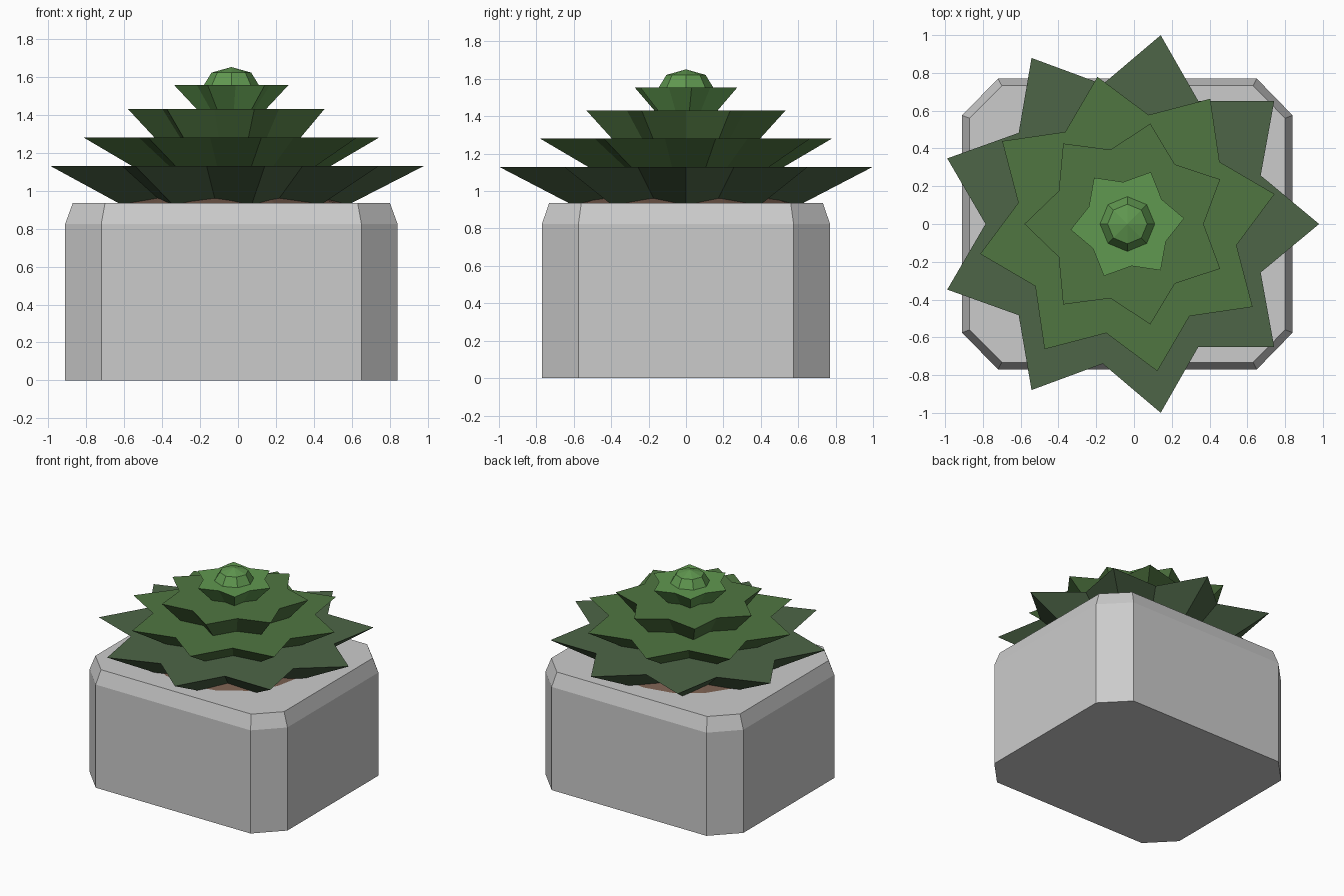
import bpy, bmesh
from math import cos, sin, pi, radians

if "Cube" in bpy.data.objects:
    bpy.data.objects.remove(bpy.data.objects["Cube"])

CX = -0.035  # plant and pot axis


def material(name, rgb):
    m = bpy.data.materials.new(name)
    m.diffuse_color = (*rgb, 1)
    m.use_nodes = True
    m.node_tree.nodes["Principled BSDF"].inputs["Base Color"].default_value = m.diffuse_color
    return m


def loft(name, loops, mat=None):
    """Join stacked loops of (x, y, z) points with quads and cap both ends."""
    bm = bmesh.new()
    rows = [[bm.verts.new(p) for p in loop] for loop in loops]
    n = len(rows[0])
    for a, b in zip(rows, rows[1:]):
        for i in range(n):
            j = (i + 1) % n
            bm.faces.new((a[i], a[j], b[j], b[i]))
    bm.faces.new(rows[0][::-1])
    bm.faces.new(rows[-1])
    bmesh.ops.recalc_face_normals(bm, faces=bm.faces)
    me = bpy.data.meshes.new(name)
    bm.to_mesh(me)
    bm.free()
    ob = bpy.data.objects.new(name, me)
    bpy.context.collection.objects.link(ob)
    ob.location.x = CX
    if mat:
        me.materials.append(mat)
    return ob


def cut_rect(hx, hy, fx, fy, z):
    """Rectangle with chamfered corners; fx, fy are the flat half-lengths."""
    return [(hx, -fy, z), (hx, fy, z), (fx, hy, z), (-fx, hy, z),
            (-hx, fy, z), (-hx, -fy, z), (-fx, -hy, z), (fx, -hy, z)]


def star(points, r, turn, z):
    out = []
    for i in range(points * 2):
        a = turn + pi * i / points
        rr = r * (0.74 if i % 2 else 1)
        out.append((rr * cos(a), rr * sin(a), z))
    return out


def ring(n, r, z):
    return [(r * cos(2 * pi * i / n), r * sin(2 * pi * i / n), z) for i in range(n)]


dark = material("dark_leaf", (0.074, 0.13, 0.063))
mid = material("mid_leaf", (0.08, 0.18, 0.053))
light = material("light_leaf", (0.117, 0.314, 0.08))
earth = material("earth", (0.17, 0.10, 0.07))

# Pot with chamfered corners and top edge
loft("pot", [cut_rect(0.875, 0.77, 0.685, 0.575, 0),
             cut_rect(0.875, 0.77, 0.685, 0.575, 0.825),
             cut_rect(0.835, 0.732, 0.665, 0.56, 0.935)])

# Low mound of soil
loft("soil", [ring(16, 0.62, 0.925), ring(16, 0.3, 1.03)], earth)

# Flared star-shaped leaf tiers: points, radius, turn, top z, base radius, base z
tiers = [(9, 1.015, 0, 1.13, 0.605, 0.92, dark),
         (8, 0.795, 11.5, 1.28, 0.50, 1.11, mid),
         (7, 0.545, 25.7, 1.43, 0.387, 1.26, mid),
         (6, 0.302, 5.7, 1.555, 0.175, 1.42, light)]
for k, (n, r, turn, z, r0, z0, mat) in enumerate(tiers, 1):
    t = radians(turn)
    loft(f"leaf_tier_{k}", [star(n, r0, t, z0), star(n, r, t, z)], mat)

# Faceted centre bud
bpy.ops.mesh.primitive_uv_sphere_add(segments=8, ring_count=4, radius=0.148,
                                     location=(CX, 0, 1.55))
bud = bpy.context.object
bud.name = "centre_bud"
bud.scale.z = 0.68
bud.data.materials.append(light)
